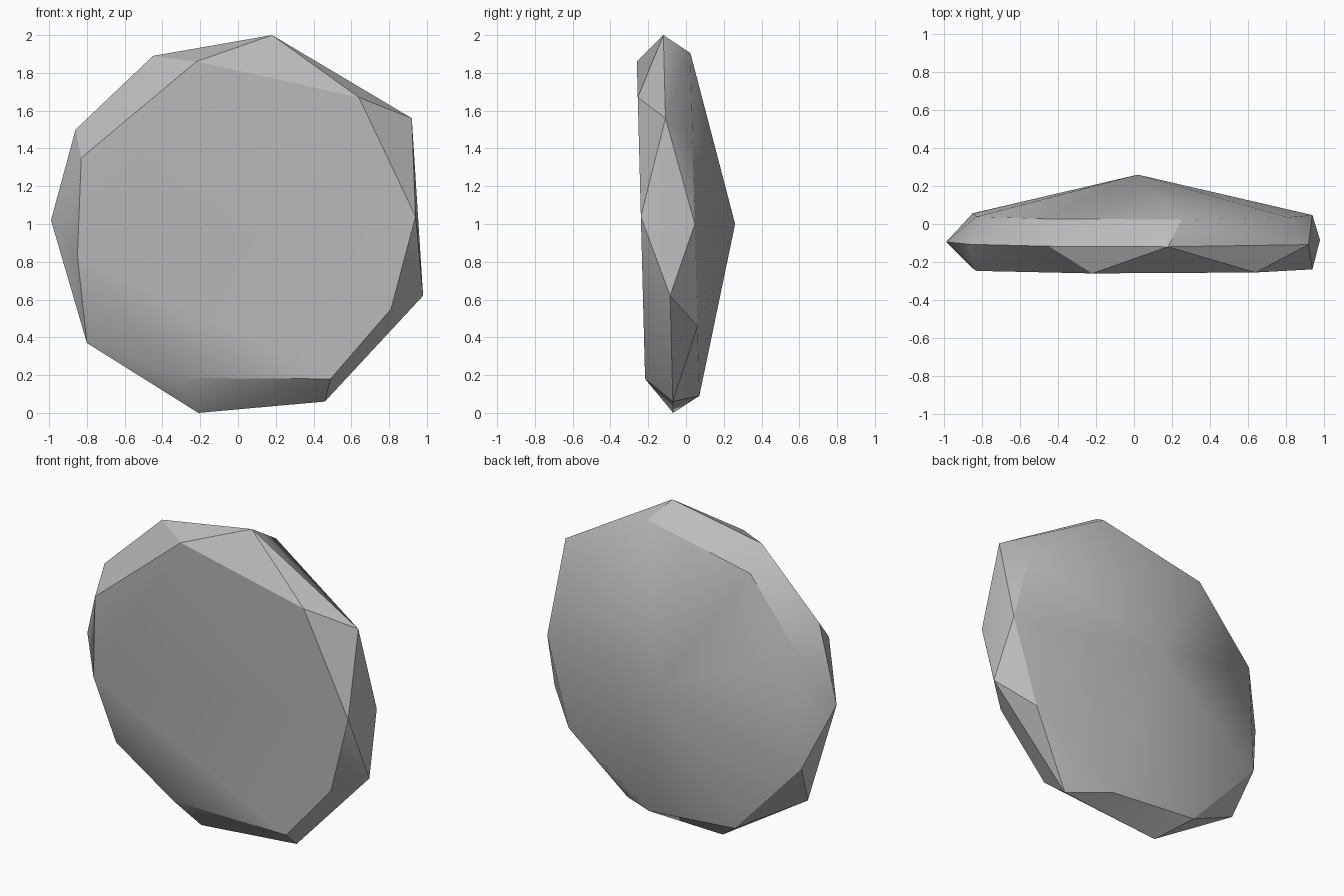
import bpy
import bmesh
import math

cube = bpy.data.objects.get("Cube")
if cube:
    bpy.data.objects.remove(cube, do_unlink=True)

TILT = 0.026  # each ring leans slightly towards the front at the top

# Outline (x, z) of each ring, with its depth at ground level
front_rim = [(-0.22, 1.86), (0.64, 1.67), (0.94, 1.04), (0.81, 0.55),
             (0.49, 0.18), (-0.30, 0.185), (-0.85, 0.83), (-0.83, 1.35)]
girdle = [(0.18, 2.0), (0.92, 1.56), (0.98, 0.62), (0.46, 0.06), (-0.21, 0.0),
          (-0.80, 0.37), (-0.99, 1.02), (-0.86, 1.50), (-0.45, 1.89)]
back_rim = [(0.25, 1.905), (0.81, 1.46), (0.94, 1.0), (0.78, 0.46), (0.21, 0.09),
            (-0.39, 0.14), (-0.85, 0.635), (-0.83, 1.32), (-0.47, 1.76)]
rings = [(front_rim, -0.212), (girdle, -0.068), (back_rim, 0.073)]

# Faceted stone: skin the three rings and the rear peak
bm = bmesh.new()
for outline, depth in rings:
    for x, z in outline:
        bm.verts.new((x, depth - TILT * z, z))
bm.verts.new((0.02, 0.26, 1.0))
bmesh.ops.convex_hull(bm, input=bm.verts[:])
bmesh.ops.dissolve_limit(bm, angle_limit=math.radians(0.5),
                         verts=bm.verts[:], edges=bm.edges[:])
bmesh.ops.recalc_face_normals(bm, faces=bm.faces[:])
mesh = bpy.data.meshes.new("faceted_stone")
bm.to_mesh(mesh)
bm.free()
stone = bpy.data.objects.new("faceted_stone", mesh)
bpy.context.collection.objects.link(stone)

# Stone grey
grey = bpy.data.materials.new("stone_grey")
grey.use_nodes = True
color = (0.5, 0.5, 0.5, 1.0)
grey.diffuse_color = color
grey.node_tree.nodes["Principled BSDF"].inputs["Base Color"].default_value = color
mesh.materials.append(grey)

# Soft shading across shallow facets, crisp rim edges
bpy.ops.object.select_all(action="DESELECT")
stone.select_set(True)
bpy.context.view_layer.objects.active = stone
bpy.ops.object.shade_smooth_by_angle(angle=math.radians(30))
